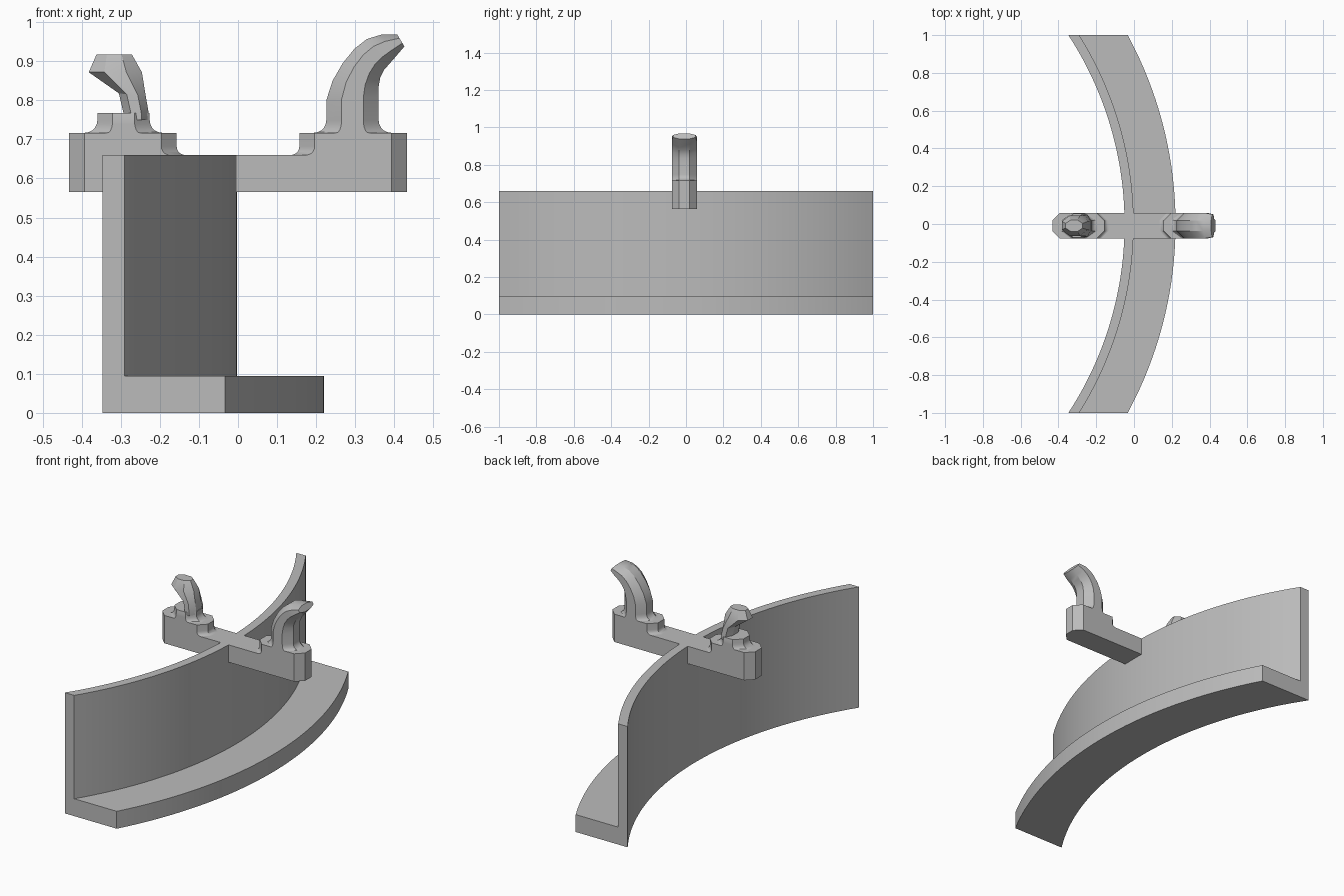
import bpy, bmesh, math

cube = bpy.data.objects.get("Cube")
if cube:
    bpy.data.objects.remove(cube, do_unlink=True)

grey = bpy.data.materials.new("light grey")
grey.use_nodes = True
colour = (0.5, 0.5, 0.5, 1)
grey.diffuse_color = colour
grey.node_tree.nodes["Principled BSDF"].inputs["Base Color"].default_value = colour

HALF = 0.067           # half width of the crossbar and hooks
MID_Y = -0.009         # crossbar centre line
OCT = math.tan(math.pi / 8)


def loft(name, rings):
    """Skin a list of equal-length rings of points and cap both ends."""
    bm = bmesh.new()
    rows = [[bm.verts.new(p) for p in ring] for ring in rings]
    n = len(rows[0])
    for a, b in zip(rows, rows[1:]):
        for i in range(n):
            j = (i + 1) % n
            bm.faces.new((a[i], a[j], b[j], b[i]))
    bm.faces.new(rows[0][::-1])
    bm.faces.new(rows[-1])
    bmesh.ops.recalc_face_normals(bm, faces=bm.faces)
    mesh = bpy.data.meshes.new(name)
    bm.to_mesh(mesh)
    bm.free()
    mesh.materials.append(grey)
    ob = bpy.data.objects.new(name, mesh)
    bpy.context.collection.objects.link(ob)
    bpy.ops.object.select_all(action='DESELECT')
    ob.select_set(True)
    bpy.context.view_layer.objects.active = ob
    bpy.ops.object.shade_smooth_by_angle(angle=math.radians(28))
    return ob


# Curved L-shaped wall and ledge, ends cut square
CENTRE_X = -1.88
R_BACK, R_FRONT, R_LEDGE = 1.83, 1.878, 2.10
WALL_TOP, LEDGE_TOP = 0.66, 0.095
profile = [(R_BACK, 0), (R_LEDGE, 0), (R_LEDGE, LEDGE_TOP),
           (R_FRONT, LEDGE_TOP), (R_FRONT, WALL_TOP), (R_BACK, WALL_TOP)]
STEPS = 64
rings = []
for k in range(STEPS + 1):
    y = -1 + 2 * k / STEPS
    rings.append([(CENTRE_X + math.sqrt(r * r - y * y), y, z) for r, z in profile])
loft("curved_wall_with_ledge", rings)


def outline(x0, x1, z):
    """Straight strip with half-octagon ends."""
    c = HALF * (1 - OCT)
    w = HALF * OCT
    pts = [(x0, -w), (x0 + c, -HALF), (x1 - c, -HALF), (x1, -w),
           (x1, w), (x1 - c, HALF), (x0 + c, HALF), (x0, w)]
    return [(x, y + MID_Y, z) for x, y in pts]


# Crossbar
END = 0.432
loft("crossbar", [outline(-END, END, z) for z in (0.565, WALL_TOP)])

# Raised end blocks with a fillet on the inner side
BLOCK_TOP, FILLET = 0.717, 0.022
levels = [(FILLET * (1 - math.sin(a)), WALL_TOP + FILLET * (1 - math.cos(a)))
          for a in (math.radians(d) for d in range(0, 91, 18))]
levels.append((0, BLOCK_TOP))
for side, name in ((1, "left_block"), (-1, "right_block")):
    rings = []
    for d, z in levels:
        ring = outline(0.157, END, z)
        ring = [(x - d if x < 0.25 else x, y, z) for x, y, z in ring]
        rings.append([(side * x, y, z) for x, y, z in ring])
    loft(name, rings)


def section(side, xa, za, xb, zb, half):
    """Octagonal section spanning edge a to edge b, half wide in y."""
    ring = []
    for i in range(8):
        t = math.radians(22.5 + 45 * i)
        u = math.cos(t) / math.cos(math.pi / 8)
        v = math.sin(t) / math.cos(math.pi / 8)
        f = (1 + u) / 2
        ring.append((side * (xa + (xb - xa) * f), MID_Y + v * half, za + (zb - za) * f))
    return ring


# Flared foot shared by both posts
POST_X, FLARE = 0.293, 0.032
foot = []
for d in range(0, 91, 18):
    a = math.radians(d)
    r = HALF + FLARE * (1 - math.sin(a))
    z = BLOCK_TOP + FLARE * (1 - math.cos(a))
    foot.append((POST_X - r, z, POST_X + r, z, HALF))

# Tall hook on the left
hook = foot + [
    (0.226, 0.80, 0.36, 0.81, HALF),
    (0.242, 0.85, 0.36, 0.835, HALF),
    (0.268, 0.895, 0.364, 0.858, HALF),
    (0.298, 0.932, 0.374, 0.878, HALF),
    (0.33, 0.957, 0.387, 0.893, HALF),
    (0.366, 0.968, 0.402, 0.91, HALF),
    (0.408, 0.968, 0.426, 0.938, HALF * 0.9),
]
loft("left_hook", [section(1, *s) for s in hook])

# Short post on the right with a notched lever growing from it
stub = foot + [(POST_X - HALF, 0.767, POST_X + HALF, 0.767, HALF * 0.95)]
loft("right_post", [section(-1, *s) for s in stub])
lever = [
    (0.227, 0.75, 0.293, 0.75, 0.06),
    (0.229, 0.77, 0.293, 0.767, 0.06),
    (0.236, 0.81, 0.305, 0.818, 0.055),
    (0.246, 0.872, 0.382, 0.872, 0.053),
    (0.272, 0.918, 0.362, 0.918, 0.03),
]
loft("right_lever", [section(-1, *s) for s in lever])
